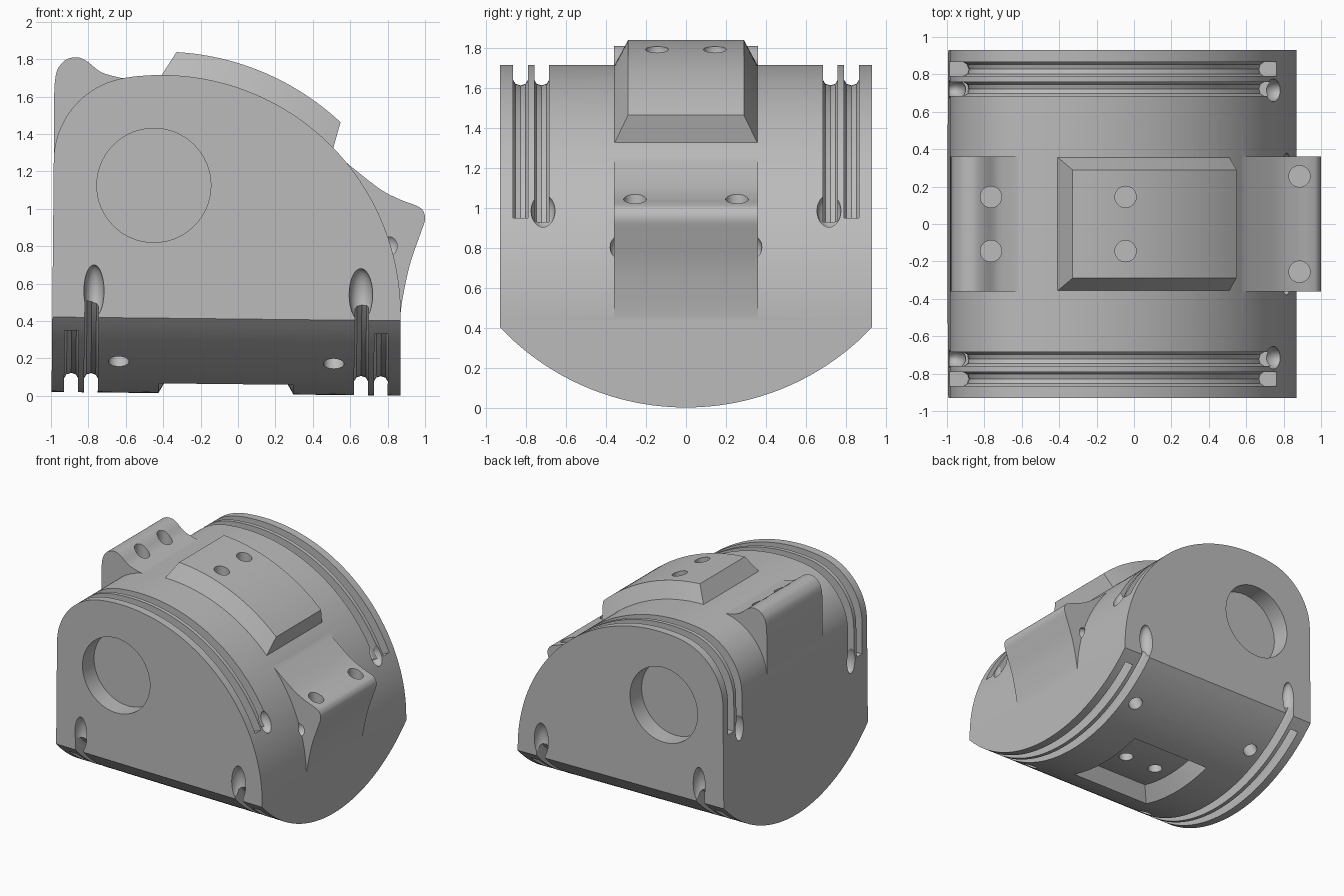
import bpy, bmesh
from math import sin, cos, pi, radians, asin
from mathutils import Vector, Matrix

cube = bpy.data.objects.get("Cube")
if cube:
    bpy.data.objects.remove(cube)

grey = bpy.data.materials.new("plain grey")
grey.use_nodes = True
grey.diffuse_color = (0.5, 0.5, 0.5, 1)
grey.node_tree.nodes["Principled BSDF"].inputs["Base Color"].default_value = (0.5, 0.5, 0.5, 1)

R = 1.28                 # radius of both curved shells
CX, CZ = -0.41, 0.435    # centre of the upper shell
MID = -0.065             # middle of the underside along x
HALF_Y = 0.93
TILT = Matrix.Translation((0, 0, 0.01)) @ Matrix.Rotation(0.0107, 4, 'Y')


def finish(name, bm, matrix=None):
    if matrix:
        bm.transform(matrix)
    bmesh.ops.recalc_face_normals(bm, faces=bm.faces)
    mesh = bpy.data.meshes.new(name)
    bm.to_mesh(mesh)
    bm.free()
    obj = bpy.data.objects.new(name, mesh)
    bpy.context.collection.objects.link(obj)
    mesh.materials.append(grey)
    return obj


def loft(name, rings, matrix=None):
    """Closed solid through rings of equal length, capped at both ends."""
    bm = bmesh.new()
    rows = [[bm.verts.new(p) for p in ring] for ring in rings]
    for a, b in zip(rows, rows[1:]):
        for i in range(len(a)):
            j = (i + 1) % len(a)
            bm.faces.new((a[i], a[j], b[j], b[i]))
    bm.faces.new(rows[0])
    bm.faces.new(rows[-1])
    return finish(name, bm, matrix)


def prism(name, profile, half):
    return loft(name, [[(x, y, z) for x, z in profile] for y in (-half, half)])


def cylinder(name, centre, axis, r, depth, segs=32, matrix=None):
    bm = bmesh.new()
    turn = Vector(axis).to_track_quat('Z', 'Y').to_matrix().to_4x4()
    bmesh.ops.create_cone(bm, cap_ends=True, segments=segs, radius1=r, radius2=r,
                          depth=depth, matrix=Matrix.Translation(centre) @ turn)
    return finish(name, bm, matrix)


def scoop(name, centre, size, lean=0):
    bm = bmesh.new()
    bmesh.ops.create_uvsphere(bm, u_segments=24, v_segments=14, radius=1)
    return finish(name, bm, Matrix.Translation(centre) @ Matrix.Rotation(lean, 4, 'Y')
                  @ Matrix.Diagonal((*size, 1)))


def combine(target, other, op):
    mod = target.modifiers.new(op, 'BOOLEAN')
    mod.operation, mod.solver, mod.object = op, 'EXACT', other
    bpy.context.view_layer.objects.active = target
    bpy.ops.object.modifier_apply(modifier=mod.name)
    bpy.data.objects.remove(other)


def arc(cx, cz, r, a, b, n):
    steps = [radians(a + (b - a) * i / n) for i in range(n + 1)]
    return [(Vector((cx + r * cos(t), cz + r * sin(t))), Vector((cos(t), sin(t)))) for t in steps]


def smooth_curve(points, n=5):
    """Catmull-Rom through a few outline points."""
    p = [Vector(q) for q in points]
    p = [2 * p[0] - p[1]] + p + [2 * p[-1] - p[-2]]
    out = []
    for i in range(1, len(p) - 2):
        a, b, c, d = p[i - 1:i + 3]
        for k in range(n):
            t = k / n
            out.append(0.5 * (2 * b + (c - a) * t + (2 * a - 5 * b + 4 * c - d) * t * t
                              + (3 * b - a - 3 * c + d) * t ** 3))
    return out + [p[-2]]


# Main block: domed profile, rounded underneath
dome = arc(CX, CZ, R, 0, 98.7, 64)
corner = arc(-0.535, 1.255, 0.45, 98.7, 180, 20)
outline = [p for p, n in dome + corner[1:]]
body = prism("housing_half", outline + [(-1.0, -0.3), (0.87, -0.3)], HALF_Y)

# Lugs on both sides of the dome
left_lug = smooth_curve([(-0.983, 1.28), (-0.98, 1.67), (-0.94, 1.78), (-0.87, 1.81),
                         (-0.81, 1.79), (-0.74, 1.735), (-0.67, 1.71), (-0.6, 1.695)])
combine(body, prism("left_lug", left_lug + [(-0.6, 1.3), (-0.9, 1.2)], 0.36), 'UNION')
right_lug = smooth_curve([(0.5, 1.32), (0.6, 1.23), (0.76, 1.105), (0.865, 1.05), (0.945, 1.02),
                          (0.985, 0.995), (1.0, 0.945), (0.975, 0.865), (0.92, 0.705),
                          (0.88, 0.52), (0.865, 0.4)])
combine(body, prism("right_lug", right_lug + [(0.6, 0.6), (0.4, 1.2)], 0.36), 'UNION')

# Raised curved pad with sloping sides
low = arc(CX, CZ, R - 0.01, 90.2, 43.8, 24)
high = arc(CX, CZ, R + 0.125, 86.7, 47, 24)
pad = [[(l.x, -0.362, l.y), (l.x, 0.362, l.y), (h.x, 0.29, h.y), (h.x, -0.29, h.y)]
       for (l, _), (h, _) in zip(low, high)]
combine(body, loft("raised_pad", pad), 'UNION')

# Rounded underside
combine(body, cylinder("underside", (0, 0, R), (1, 0, 0), R, 4, 192, TILT), 'INTERSECT')

# Sunken counterpart of the pad underneath
sunk = []
for i in range(17):
    u = i / 8 - 1
    ring = []
    for r, w, sides in ((R + 0.02, 0.372, (-1, 1)), (R - 0.125, 0.29, (1, -1))):
        t = u * asin(w / r)
        ring += [(MID + s * w, r * sin(t), R - r * cos(t)) for s in sides]
    sunk.append(ring)
combine(body, loft("sunken_pad", sunk, TILT), 'DIFFERENCE')

# Seal grooves with rounded floors
SECTION = [(0.06, -0.037), (-0.075, -0.037), (-0.095, -0.025), (-0.103, 0),
           (-0.095, 0.025), (-0.075, 0.037), (0.06, 0.037)]
side = Vector((-1, 0))
top_path = arc(CX, CZ, R, 23.7, 98.7, 56) + corner[1:] + [(Vector((-0.988, 1.0)), side)]
for s in (-1, 1):
    for c, inner in ((0.722, True), (0.828, False)):
        rings = [[((p + n * d).x, s * c + w, (p + n * d).y) for d, w in SECTION]
                 for p, n in top_path]
        combine(body, loft("top_groove", rings), 'DIFFERENCE')
        reach = 60 if inner else 42
        rings = [[(MID + s * c + w, (p + n * d).x, (p + n * d).y) for d, w in SECTION]
                 for p, n in arc(0, R, R, 270 - reach, 270 + reach, 72)]
        combine(body, loft("bottom_groove", rings, TILT), 'DIFFERENCE')

# Scooped run-outs at the groove ends
for s in (-1, 1):
    combine(body, scoop("dome_scoop", (0.745, s * 0.715, 0.985), (0.065, 0.06, 0.09), -0.45), 'DIFFERENCE')
    combine(body, scoop("wall_scoop", (-0.965, s * 0.72, 1.0), (0.065, 0.055, 0.11)), 'DIFFERENCE')
    combine(body, scoop("face_scoop", (0.657, s * HALF_Y, 0.54), (0.063, 0.07, 0.14)), 'DIFFERENCE')
    combine(body, scoop("face_scoop", (-0.77, s * HALF_Y, 0.56), (0.054, 0.07, 0.14)), 'DIFFERENCE')
    combine(body, scoop("lug_scoop", (0.81, s * 0.335, 0.8), (0.05, 0.045, 0.06)), 'DIFFERENCE')

# Round bearing recess in both end faces
for s in (-1, 1):
    combine(body, cylinder("bearing_recess", (-0.45, s * HALF_Y, 1.125), (0, 1, 0),
                           0.305, 0.3, 64), 'DIFFERENCE')

# Pin holes in lugs and pad, then underneath
UP = (0, 0, 1)
for s in (-1, 1):
    for x, y, z in ((-0.765, 0.145, 1.75), (-0.045, 0.145, 1.78), (0.885, 0.255, 1.04)):
        combine(body, cylinder("pin_hole", (x, s * y, z), UP, 0.057, 0.34), 'DIFFERENCE')
    combine(body, cylinder("pin_hole", (MID + s * 0.145, 0, 0.15), UP, 0.055, 0.4, 32, TILT), 'DIFFERENCE')
    for e in (-1, 1):
        t = e * asin(0.63 / R)
        axis = Vector((0, sin(t), -cos(t)))
        spot = Vector((MID + s * 0.575, 0, R)) + axis * R
        combine(body, cylinder("pin_hole", spot, axis, 0.055, 0.34, 32, TILT), 'DIFFERENCE')

body.data.materials.clear()
body.data.materials.append(grey)
for face in body.data.polygons:
    face.material_index = 0
bpy.ops.object.select_all(action='DESELECT')
body.select_set(True)
bpy.context.view_layer.objects.active = body
bpy.ops.object.shade_smooth_by_angle(angle=radians(25))
